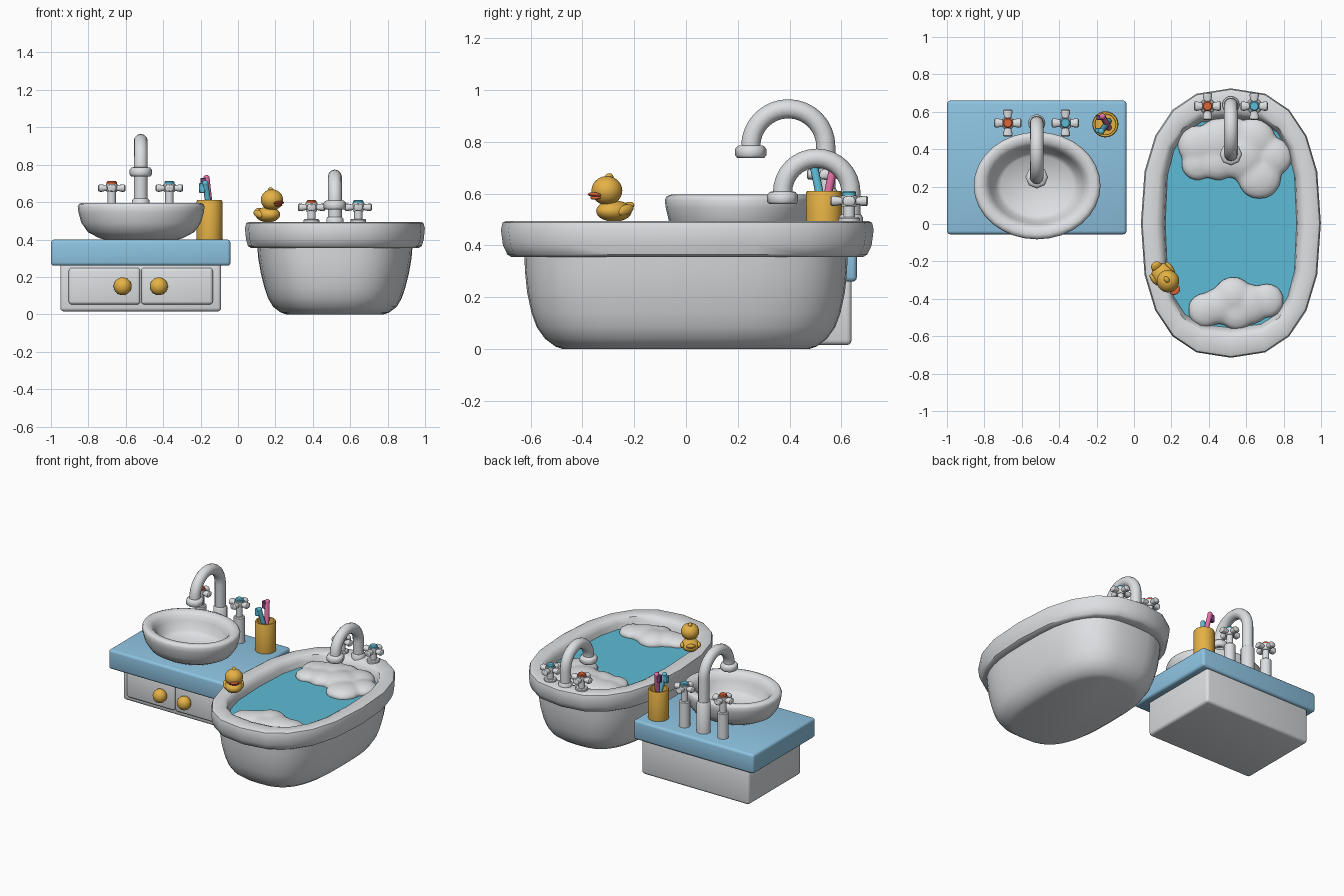
import bpy, bmesh, math
from mathutils import Vector, Matrix, Euler

if "Cube" in bpy.data.objects:
    bpy.data.objects.remove(bpy.data.objects["Cube"])


def material(name, r, g, b):
    m = bpy.data.materials.new(name)
    m.diffuse_color = (r, g, b, 1)
    m.use_nodes = True
    m.node_tree.nodes["Principled BSDF"].inputs["Base Color"].default_value = m.diffuse_color
    return m


WHITE = material("porcelain white", .72, .74, .76)
BLUE = material("counter blue", .27, .55, .76)
WATER = material("water blue", .11, .50, .67)
YELLOW = material("golden yellow", .78, .44, .06)
RED = material("orange red", .72, .13, .04)
PINK = material("pink", .75, .16, .38)
PURPLE = material("purple", .22, .06, .24)


def finish(o, mat, angle=40):
    o.data.materials.clear()
    o.data.materials.append(mat)
    bpy.ops.object.select_all(action='DESELECT')
    o.select_set(True)
    bpy.context.view_layer.objects.active = o
    bpy.ops.object.shade_smooth_by_angle(angle=math.radians(angle))
    return o


def from_bmesh(name, bm, mat, angle=40):
    bmesh.ops.recalc_face_normals(bm, faces=bm.faces[:])
    me = bpy.data.meshes.new(name)
    bm.to_mesh(me)
    bm.free()
    o = bpy.data.objects.new(name, me)
    bpy.context.collection.objects.link(o)
    return finish(o, mat, angle)


def loft(name, loc, rings, mat, n=24, power=2, rot=(0, 0, 0), closed=False, angle=40):
    """Stack superellipse rings (rx, ry, z[, power]); cap the ends, or join last to first."""
    bm = bmesh.new()
    rows = []
    for r in rings:
        e = 2 / (r[3] if len(r) > 3 else power)
        row = []
        for i in range(n):
            a = 2 * math.pi * i / n
            c, s = math.cos(a), math.sin(a)
            row.append(bm.verts.new((r[0] * math.copysign(abs(c) ** e, c),
                                     r[1] * math.copysign(abs(s) ** e, s), r[2])))
        rows.append(row)
    pairs = list(zip(rows, rows[1:])) + ([(rows[-1], rows[0])] if closed else [])
    for a, b in pairs:
        for i in range(n):
            j = (i + 1) % n
            bm.faces.new((a[i], a[j], b[j], b[i]))
    if not closed:
        bm.faces.new(rows[0])
        bm.faces.new(rows[-1])
    bm.transform(Matrix.Translation(loc) @ Euler(rot).to_matrix().to_4x4())
    return from_bmesh(name, bm, mat, angle)


def post(name, loc, profile, mat, n=20, rot=(0, 0, 0), **kw):
    return loft(name, loc, [(r, r, z) for r, z in profile], mat, n, 2, rot, **kw)


def box(name, lo, hi, mat, bevel=.01, segments=3):
    lo, hi = Vector(lo), Vector(hi)
    bm = bmesh.new()
    bmesh.ops.create_cube(bm, size=1)
    bmesh.ops.scale(bm, vec=hi - lo, verts=bm.verts)
    bmesh.ops.translate(bm, vec=(lo + hi) / 2, verts=bm.verts)
    bmesh.ops.bevel(bm, geom=bm.edges[:], offset=bevel, segments=segments,
                    profile=.5, affect='EDGES')
    return from_bmesh(name, bm, mat)


def ball(name, loc, size, mat, rot=(0, 0, 0)):
    bm = bmesh.new()
    bmesh.ops.create_uvsphere(bm, u_segments=24, v_segments=14, radius=1)
    bm.transform(Matrix.LocRotScale(Vector(loc), Euler(rot), Vector(size)))
    return from_bmesh(name, bm, mat, 60)


def tube(name, points, radius, mat):
    cu = bpy.data.curves.new(name, 'CURVE')
    cu.dimensions = '3D'
    cu.bevel_depth, cu.bevel_resolution, cu.use_fill_caps = radius, 4, True
    sp = cu.splines.new('POLY')
    sp.points.add(len(points) - 1)
    for p, co in zip(sp.points, points):
        p.co = (*co, 1)
    o = bpy.data.objects.new(name, cu)
    bpy.context.collection.objects.link(o)
    bpy.ops.object.select_all(action='DESELECT')
    o.select_set(True)
    bpy.context.view_layer.objects.active = o
    bpy.ops.object.convert(target='MESH')
    return finish(bpy.context.object, mat)


def tap(prefix, x, y, z0, zc, R, base_top):
    # arched spout, with its foot and octagonal nozzle
    arc = [(x, y - R + R * math.cos(math.pi * i / 16), zc + R * math.sin(math.pi * i / 16))
           for i in range(17)]
    tube(prefix + "_spout", [(x, y, z0)] + arc + [(x, y - 2 * R, zc - .02)], .037, WHITE)
    post(prefix + "_spout_foot", (x, y, 0), [(.046, z0 - .01), (.046, base_top - .01),
                                             (.038, base_top)], WHITE)
    post(prefix + "_nozzle", (x, y - 2 * R, zc), [(.03, -.02), (.032, -.045), (.052, -.045),
         (.06, -.035), (.06, -.01), (.05, .002), (.036, .004)], WHITE, n=8, angle=60)


def handle(prefix, x, y, z0, zc, base_top, base_r, cap):
    # stem, four flared flat arms and a coloured cap
    post(prefix + "_stem", (x, y, 0), [(base_r, z0 - .01), (base_r, base_top - .006),
         (base_r - .006, base_top), (.022, base_top), (.022, zc)], WHITE)
    arm = [(.017, -.073), (.024, -.068), (.025, -.055), (.017, -.025),
           (.017, .025), (.025, .055), (.024, .068), (.017, .073)]
    loft(prefix + "_arm_x", (x, y, zc), [(r * .8, r, t) for r, t in arm], WHITE, 12, 2.5,
         (0, math.pi / 2, 0))
    loft(prefix + "_arm_y", (x, y, zc), [(r, r * .8, t) for r, t in arm], WHITE, 12, 2.5,
         (math.pi / 2, 0, 0))
    post(prefix + "_hub", (x, y, zc), [(.028, -.022), (.032, 0), (.032, .022)], WHITE)
    post(prefix + "_cap", (x, y, zc), [(.027, .018), (.027, .033), (.021, .039)], cap)


# Vanity cabinet with two drawers
box("cabinet", (-.95, .04, .015), (-.09, .64, .28), WHITE, .02)
box("counter", (-1, -.055, .26), (-.04, .66, .40), BLUE, .018)
for side, x0, x1, k in (("left", -.905, -.523, -.617), ("right", -.517, -.135, -.423)):
    box(side + "_drawer", (x0, .015, .053), (x1, .06, .248), WHITE, .016)
    ball(side + "_drawer_knob", (k, -.012, .15), (.048, .045, .048), YELLOW)
    post(side + "_knob_neck", (k, .02, .15), [(.02, -.03), (.02, .03)], YELLOW, 12,
         (math.pi / 2, 0, 0))

# Sink bowl
loft("sink_bowl", (-.518, .205, 0), [
    (.18, .15, .395), (.225, .185, .408), (.285, .24, .44), (.32, .27, .49), (.335, .283, .545),
    (.339, .287, .575), (.332, .28, .59), (.315, .263, .596), (.285, .233, .59),
    (.264, .214, .572), (.248, .202, .54), (.222, .182, .48), (.195, .16, .455)],
     WHITE, 32, angle=60)

# Sink taps
tap("sink", -.52, .54, .40, .783, .145, .62)
handle("sink_hot_handle", -.675, .54, .40, .675, .585, .037, RED)
handle("sink_cold_handle", -.367, .54, .40, .675, .585, .037, WATER)

# Cup and toothbrushes
CX, CY = -.153, .533
post("cup", (CX, CY, 0), [(.068, .395), (.07, .41), (.07, .60), (.066, .61), (.056, .61),
                          (.054, .60), (.054, .43)], YELLOW, 24)
for name, foot, top, mat, tip in (
        ("pink_brush", (-.135, .515, .44), (-.168, .575, .728), PINK, PURPLE),
        ("blue_brush", (-.135, .55, .44), (-.175, .495, .70), WATER, WATER)):
    tube(name, [foot, top], .016, mat)
    ball(name + "_tip", top, (.017, .017, .017), mat)
    d = Vector(top) - Vector(foot)
    c = Vector(top) - d.normalized() * .025 + Vector((-.02, 0, 0))
    box(name + "_bristles", c - Vector((.016, .013, .026)), c + Vector((.016, .013, .026)),
        tip, .003, 1)

# Bathtub: rounded body, faceted rim
TX = .518
loft("tub_body", (TX, 0, 0), [
    (.26, .475, 0), (.29, .505, .01), (.33, .545, .04), (.357, .577, .085), (.376, .597, .14),
    (.396, .614, .22), (.41, .622, .30), (.418, .626, .40)], WHITE, 40, 2.9)
loft("tub_rim", (TX, .005, 0), [
    (.34, .54, .36, 3), (.35, .557, .41, 3), (.357, .57, .455, 3), (.375, .59, .485, 2.8),
    (.40, .62, .495, 2.6), (.46, .70, .495), (.474, .714, .488), (.481, .72, .46), (.475, .712, .40),
    (.465, .695, .365), (.45, .68, .356), (.40, .61, .358, 2.8)], WHITE, 20, 2.45, closed=True)
loft("bath_water", (TX + .004, 0, 0), [(.345, .55, .37), (.355, .563, .42)], WATER, 20, 3)


def foam(name, blobs):
    # overlapping flattened balls fused into one soft mass
    bm = bmesh.new()
    for x, y, r, h in blobs:
        bmesh.ops.create_icosphere(bm, subdivisions=3, radius=1, matrix=Matrix.LocRotScale(
            Vector((x, y, .425)), None, Vector((r, r, h))))
    o = from_bmesh(name, bm, WHITE, 80)
    rm = o.modifiers.new("fuse", 'REMESH')
    rm.mode, rm.voxel_size, rm.use_smooth_shade = 'VOXEL', .013, True
    sm = o.modifiers.new("soften", 'SMOOTH')
    sm.factor, sm.iterations = .5, 10


foam("back_foam", [(.34, .42, .11, .05), (.34, .32, .09, .045), (.46, .44, .13, .06),
                   (.45, .33, .10, .055), (.58, .36, .13, .065), (.64, .45, .12, .055),
                   (.745, .36, .105, .05), (.67, .25, .12, .055), (.52, .48, .10, .05)])
foam("front_foam", [(.38, -.46, .095, .045), (.45, -.44, .10, .055), (.53, -.39, .11, .06),
                    (.62, -.43, .11, .055), (.71, -.41, .095, .045), (.55, -.47, .10, .05)])

# Bathtub taps
tap("tub", TX, .637, .49, .605, .132, .52)
for name, x, cap in (("tub_hot_handle", .393, RED), ("tub_cold_handle", .643, WATER)):
    handle(name, x, .63, .49, .572, .51, .042, cap)

# Toy duck on the rim, turned towards the front right
TURN = math.radians(38)


def duck(part, loc, size, mat=YELLOW, tilt=0):
    p = Vector((.16, -.278, 0)) + Matrix.Rotation(TURN, 3, 'Z') @ Vector(loc)
    ball("duck_" + part, p, size, mat, (tilt, 0, TURN))


duck("body", (0, 0, .533), (.06, .074, .041))
duck("tail", (0, .065, .55), (.03, .028, .015), tilt=.5)
duck("head", (0, -.035, .612), (.06, .06, .056))
duck("tuft", (0, -.025, .662), (.014, .02, .016), tilt=.4)
duck("upper_beak", (0, -.096, .596), (.03, .024, .009), RED, -.15)
duck("lower_beak", (0, -.09, .585), (.024, .018, .008), RED, .15)
for s in (-1, 1):
    duck("left_wing" if s > 0 else "right_wing", (s * .054, .015, .537), (.014, .038, .02), tilt=.3)
